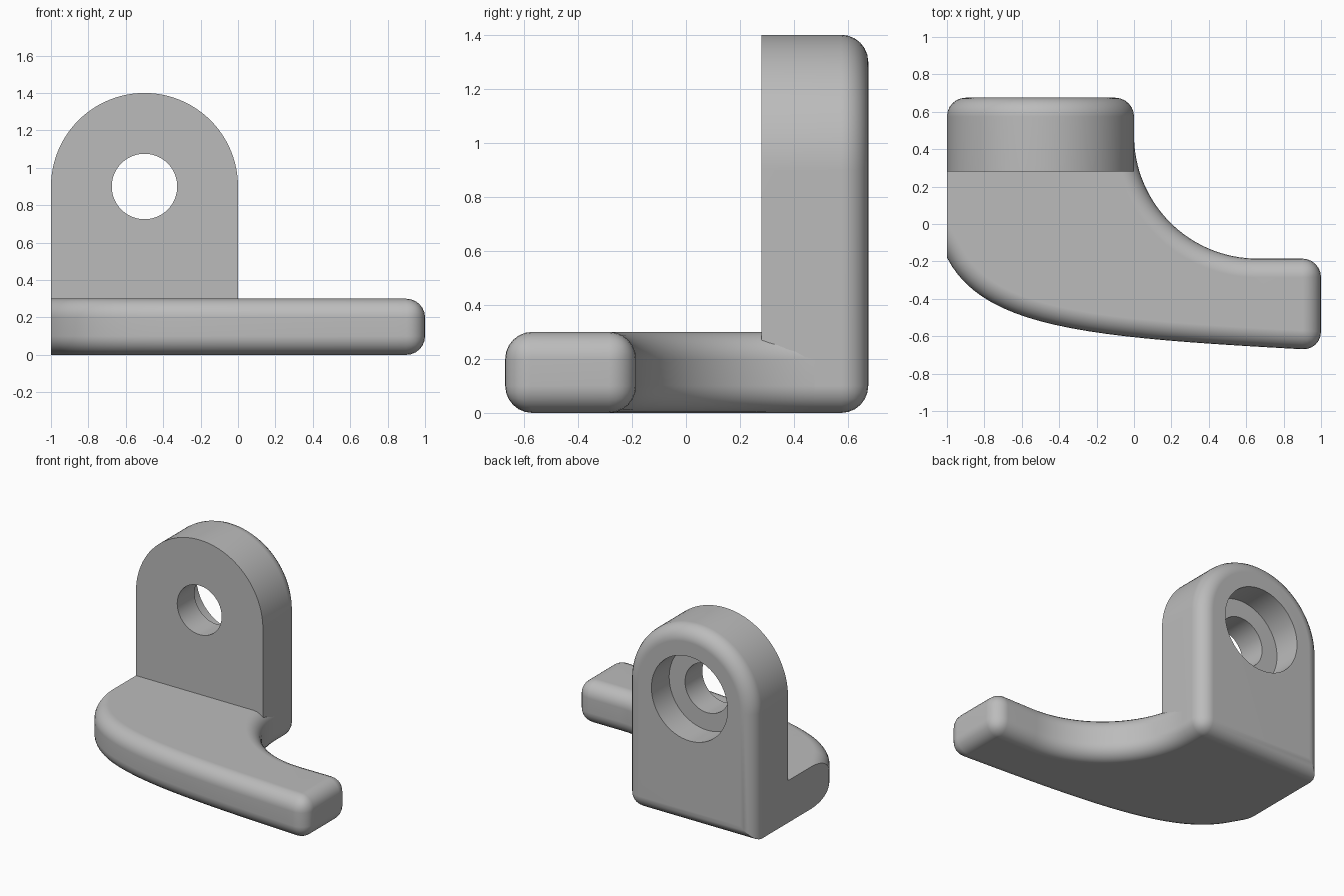
import bpy, bmesh, math
from mathutils import Vector
from mathutils.geometry import interpolate_bezier

cube = bpy.data.objects.get("Cube")
if cube:
    bpy.data.objects.remove(cube, do_unlink=True)

grey = bpy.data.materials.new("plain grey")
grey.use_nodes = True
colour = (0.5, 0.5, 0.5, 1)
grey.diffuse_color = colour
for node in grey.node_tree.nodes:
    if node.type == 'BSDF_PRINCIPLED':
        node.inputs["Base Color"].default_value = colour

ROUND = 0.1      # fillet radius
BACK = 0.675     # rear plane
FRONT = 0.28     # front face of the upright
HOLE_X, HOLE_Z = -0.5, 0.9


def near(a, b):
    return abs(a - b) < 1e-4


def extruded(name, outline, offset, rounded):
    """Extrude a closed outline and round the edges chosen by a rule."""
    bm = bmesh.new()
    face = bm.faces.new([bm.verts.new(p) for p in outline])
    geom = bmesh.ops.extrude_face_region(bm, geom=[face])["geom"]
    moved = [v for v in geom if isinstance(v, bmesh.types.BMVert)]
    bmesh.ops.translate(bm, verts=moved, vec=offset)
    bmesh.ops.recalc_face_normals(bm, faces=bm.faces)
    edges = [e for e in bm.edges if rounded(e.verts[0].co, e.verts[1].co)]
    bmesh.ops.bevel(bm, geom=edges, offset=ROUND, offset_type='OFFSET',
                    segments=6, profile=0.5, affect='EDGES', clamp_overlap=False)
    bmesh.ops.recalc_face_normals(bm, faces=bm.faces)
    mesh = bpy.data.meshes.new(name)
    bm.to_mesh(mesh)
    bm.free()
    mesh.materials.append(grey)
    obj = bpy.data.objects.new(name, mesh)
    bpy.context.collection.objects.link(obj)
    return obj


def activate(obj):
    bpy.ops.object.select_all(action='DESELECT')
    obj.select_set(True)
    bpy.context.view_layer.objects.active = obj


def bore(obj, radius, y_start, y_end):
    """Cut a round hole along y."""
    bpy.ops.mesh.primitive_cylinder_add(
        vertices=64, radius=radius, depth=y_end - y_start,
        location=(HOLE_X, (y_start + y_end) / 2, HOLE_Z),
        rotation=(math.pi / 2, 0, 0))
    cutter = bpy.context.object
    cutter.name = "hole_cutter"
    cutter.hide_render = True
    cutter.data.materials.append(grey)
    activate(obj)
    mod = obj.modifiers.new("bore", 'BOOLEAN')
    mod.operation = 'DIFFERENCE'
    mod.solver = 'EXACT'
    mod.object = cutter
    bpy.ops.object.modifier_apply(modifier=mod.name)
    bpy.data.objects.remove(cutter, do_unlink=True)


def finish(obj):
    activate(obj)
    bpy.ops.object.shade_smooth_by_angle(angle=math.radians(24))
    mod = obj.modifiers.new("even shading", 'WEIGHTED_NORMAL')
    mod.keep_sharp = True


# Curved foot: swept front edge, narrow arm and concave inner edge
sweep, inner_y = 0.66, -0.185
arc_y = inner_y + sweep
front_curve = interpolate_bezier(Vector((-1, -0.18, 0)), Vector((-0.8, -0.57, 0)),
                                 Vector((-0.2, -0.61, 0)), Vector((1, -BACK, 0)), 24)
inner_curve = []
for i in range(33):
    a = math.pi / 2 * i / 32
    inner_curve.append((sweep - sweep * math.sin(a), arc_y - sweep * math.cos(a), 0))
foot_outline = list(front_curve) + [(1, inner_y, 0)] + inner_curve + [(-1, arc_y, 0)]


def foot_rule(a, b):
    if not near(a.z, b.z):                      # upright corners of the arm tip
        return near(a.x, 1) and near(b.x, 1)
    flat_side = near(a.x, -1) and near(b.x, -1)
    joint = near(a.y, arc_y) and near(b.y, arc_y)
    return not (flat_side or joint)


foot = extruded("curved_foot", foot_outline, (0, 0, 0.3), foot_rule)

# Arched upright with rounded rear rim
arch = [(-1, FRONT, 0), (0, FRONT, 0)]
for i in range(49):
    a = math.pi * i / 48
    arch.append((HOLE_X + 0.5 * math.cos(a), FRONT, HOLE_Z + 0.5 * math.sin(a)))


def upright_rule(a, b):
    rear_rim = near(a.y, BACK) and near(b.y, BACK)
    lower_edge = all(near(v.x, 0) and near(v.z, 0) for v in (a, b))
    return rear_rim or lower_edge


upright = extruded("arched_upright", arch, (0, BACK - FRONT, 0), upright_rule)

# Through hole and rear counterbore
bore(upright, 0.175, 0.1, 0.9)
bore(upright, 0.3, BACK - 0.2, 0.9)

for part in (foot, upright):
    finish(part)
